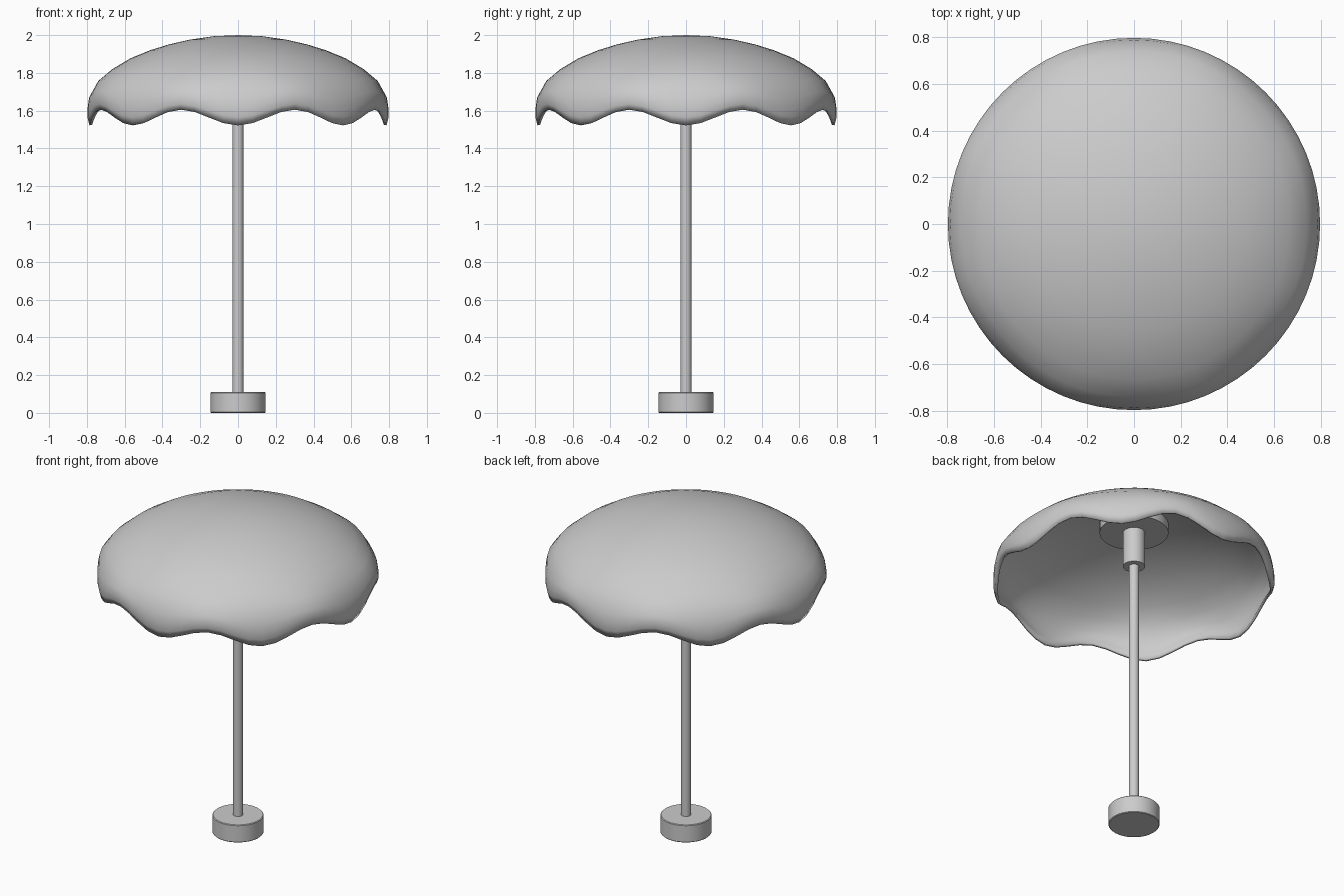
import bpy, bmesh, math

old = bpy.data.objects.get("Cube")
if old:
    bpy.data.objects.remove(old, do_unlink=True)

GREY = (0.6, 0.6, 0.6, 1.0)
grey = bpy.data.materials.new("light grey")
grey.use_nodes = True
grey.diffuse_color = GREY
grey.node_tree.nodes["Principled BSDF"].inputs["Base Color"].default_value = GREY


def finish(ob, angle=40):
    ob.data.materials.append(grey)
    bpy.ops.object.select_all(action="DESELECT")
    ob.select_set(True)
    bpy.context.view_layer.objects.active = ob
    bpy.ops.object.shade_smooth_by_angle(angle=math.radians(angle))


def cylinder(name, radius, bottom, top, sides=48):
    bpy.ops.mesh.primitive_cylinder_add(
        vertices=sides, radius=radius, depth=top - bottom,
        location=(0, 0, (bottom + top) / 2))
    ob = bpy.context.object
    ob.name = name
    finish(ob)
    return ob


# Stand, pole and the hub under the crown
base = cylinder("base", 0.145, 0, 0.11)
bevel = base.modifiers.new("soft edge", "BEVEL")
bevel.width = 0.004
cylinder("pole", 0.029, 0.1, 1.93, 24)
cylinder("hub", 0.063, 1.69, 1.92, 32)
cylinder("crown_plate", 0.195, 1.91, 1.965)

# Canopy: radius, height and how strongly the scallops lift each ring
PROFILE = [(0.13, 1.994, 0), (0.255, 1.976, 0), (0.365, 1.951, 0),
           (0.465, 1.92, 0), (0.57, 1.877, 0), (0.665, 1.82, 0),
           (0.74, 1.757, 0.1), (0.788, 1.67, 0.4), (0.797, 1.61, 0.7),
           (0.797, 1.565, 0.85), (0.786, 1.522, 1)]
SEGMENTS = 64
SCALLOPS = 8
LIFT = 0.083

bm = bmesh.new()
rings = []
for radius, height, weight in PROFILE:
    ring = []
    for i in range(SEGMENTS):
        a = math.tau * i / SEGMENTS
        wave = (1 - math.cos(SCALLOPS * a)) / 2
        ring.append(bm.verts.new((radius * math.cos(a), radius * math.sin(a),
                                  height + LIFT * weight * wave)))
    rings.append(ring)
peak = bm.verts.new((0, 0, 2))
for i in range(SEGMENTS):
    j = (i + 1) % SEGMENTS
    bm.faces.new((peak, rings[0][i], rings[0][j]))
    for upper, lower in zip(rings, rings[1:]):
        bm.faces.new((upper[i], lower[i], lower[j], upper[j]))
mesh = bpy.data.meshes.new("canopy")
bm.to_mesh(mesh)
bm.free()
canopy = bpy.data.objects.new("canopy", mesh)
bpy.context.collection.objects.link(canopy)
finish(canopy, 60)
shell = canopy.modifiers.new("thickness", "SOLIDIFY")
shell.thickness = 0.015
shell.offset = -1
